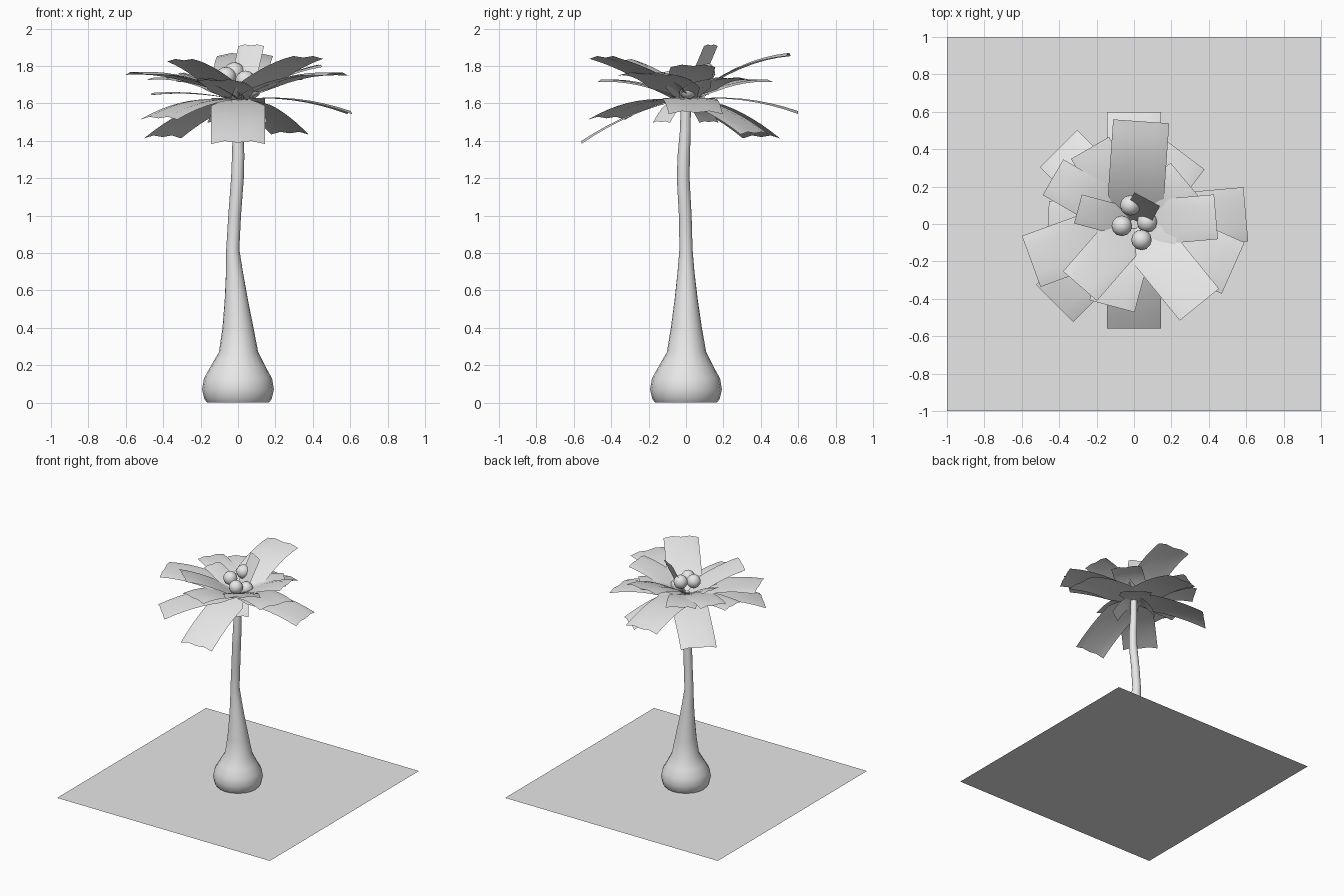
import bpy, bmesh, math
from mathutils import Vector

if "Cube" in bpy.data.objects:
    bpy.data.objects.remove(bpy.data.objects["Cube"])

grey = bpy.data.materials.new("light_grey")
grey.diffuse_color = (0.8, 0.8, 0.8, 1)
grey.use_nodes = True
grey.node_tree.nodes["Principled BSDF"].inputs["Base Color"].default_value = grey.diffuse_color


def finish(name, bm, smooth=True):
    me = bpy.data.meshes.new(name)
    bm.to_mesh(me)
    bm.free()
    ob = bpy.data.objects.new(name, me)
    bpy.context.collection.objects.link(ob)
    me.materials.append(grey)
    if smooth:
        bpy.ops.object.select_all(action='DESELECT')
        bpy.context.view_layer.objects.active = ob
        ob.select_set(True)
        bpy.ops.object.shade_smooth_by_angle(angle=math.radians(50))
    return ob


# Ground plate
bm = bmesh.new()
bmesh.ops.create_grid(bm, x_segments=1, y_segments=1, size=1)
finish("ground_plate", bm, False)

# Trunk: rings of (z, radius, centre x, centre y)
rings = [(0, .165, 0, 0), (.02, .18, 0, 0), (.07, .192, 0, 0), (.13, .182, 0, 0),
         (.19, .148, 0, 0), (.27, .105, .003, .003), (.40, .083, 0, .002),
         (.55, .062, -.009, .001), (.70, .045, -.019, 0), (.82, .035, -.028, 0),
         (1.0, .034, -.018, -.004), (1.2, .034, -.003, -.015),
         (1.32, .033, .001, -.012), (1.45, .029, 0, -.004), (1.64, .026, 0, 0)]
bm = bmesh.new()
SIDES = 20
prev = None
for z, r, cx, cy in rings:
    ring = [bm.verts.new((cx + r * math.cos(2 * math.pi * i / SIDES),
                          cy + r * math.sin(2 * math.pi * i / SIDES), z)) for i in range(SIDES)]
    if prev:
        for i in range(SIDES):
            j = (i + 1) % SIDES
            bm.faces.new((prev[i], prev[j], ring[j], ring[i]))
    prev = ring
bm.faces.new(prev)
finish("trunk", bm)


# Leaf: a wide strip swept along a curve, with a slightly rippled cross-section
def leaf(name, az, length, width, z_tip, z_ctrl, z_root=1.62):
    bm = bmesh.new()
    a = math.radians(az)
    out, side = Vector((math.cos(a), math.sin(a), 0)), Vector((-math.sin(a), math.cos(a), 0))
    ripple = (-.5, .6, 0, .6, -.5)
    rows = []
    for i in range(9):
        t = i / 8
        r = .01 + (length - .01) * t
        z = (1 - t) ** 2 * z_root + 2 * t * (1 - t) * z_ctrl + t * t * z_tip
        w = width * min(1, .45 + 2.2 * t)
        rows.append([bm.verts.new(out * r + side * (w * (k / 4 - .5)) +
                                  Vector((0, 0, z + ripple[k] * .05 * width * t)))
                     for k in range(5)])
    for p, q in zip(rows, rows[1:]):
        for k in range(4):
            bm.faces.new((p[k], q[k], q[k + 1], p[k + 1]))
    finish(name, bm)


# (azimuth, length, width, tip z, control z)
tiers = {
    "drooping_leaf": [(270, .56, .29, 1.39, 1.575), (90, .60, .29, 1.55, 1.655),
                      (5, .60, .29, 1.55, 1.655), (225, .60, .28, 1.52, 1.64),
                      (135, .57, .28, 1.42, 1.58), (53, .46, .25, 1.44, 1.58)],
    "middle_leaf": [(-24, .58, .30, 1.755, 1.775), (200, .585, .29, 1.76, 1.775),
                    (255, .455, .25, 1.72, 1.73), (120, .47, .235, 1.72, 1.73),
                    (150, .50, .22, 1.73, 1.75), (40, .36, .25, 1.73, 1.74),
                    (177, .46, .20, 1.65, 1.67)],
    "rising_leaf": [(86, .55, .30, 1.86, 1.835), (-51, .555, .27, 1.845, 1.78),
                    (229, .44, .24, 1.83, 1.77), (5, .44, .24, 1.80, 1.76)],
    "small_leaf": [(165, .31, .16, 1.76, 1.72), (222, .23, .17, 1.73, 1.70),
                   (-13, .24, .16, 1.73, 1.70), (62, .15, .155, 1.91, 1.76),
                   (-55, .16, .16, 1.50, 1.62), (130, .16, .16, 1.50, 1.62)],
}
for name, leaves in tiers.items():
    for n, spec in enumerate(leaves):
        leaf(f"{name}_{n + 1}", *spec)

# Round fruits in the middle of the crown
for n, p in enumerate([(-.02, .10, 1.765), (-.065, -.01, 1.74), (.04, -.085, 1.72), (.07, .01, 1.68)]):
    bm = bmesh.new()
    bmesh.ops.create_uvsphere(bm, u_segments=12, v_segments=8, radius=.055)
    bmesh.ops.translate(bm, verts=bm.verts, vec=p)
    finish(f"fruit_{n + 1}", bm)
